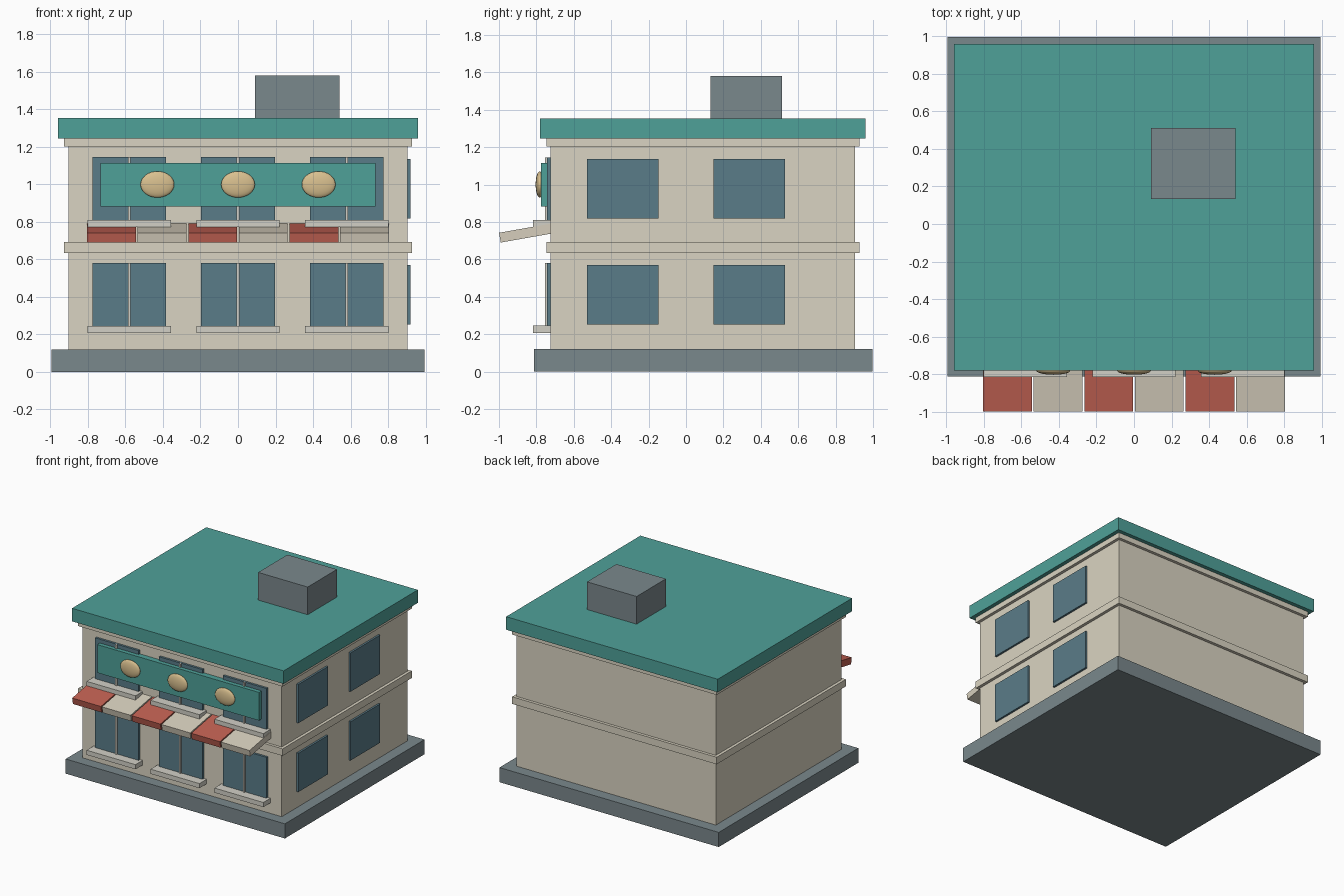
import bpy
from math import radians, sin, cos

if "Cube" in bpy.data.objects:
    bpy.data.objects.remove(bpy.data.objects["Cube"])


def material(name, hexcode):
    vals = [int(hexcode[i:i + 2], 16) / 255 for i in (0, 2, 4)]
    lin = [((v + 0.055) / 1.055) ** 2.4 for v in vals]
    m = bpy.data.materials.new(name)
    m.diffuse_color = (*lin, 1)
    m.use_nodes = True
    m.node_tree.nodes["Principled BSDF"].inputs["Base Color"].default_value = m.diffuse_color
    return m


stone = material("slate", "7A888C")
wall = material("plaster", "DAD4C2")
teal = material("teal", "4FA199")
glass = material("glass", "5A7C89")
sill_mat = material("sill", "D2D0C6")
red = material("red", "C06052")
cream = material("cream", "D6CEBC")
gold = material("gold", "D9C08F")


def box(name, x, y, z, mat, tilt=0):
    """Box from (min, max) ranges, optionally tilted about its own x axis."""
    spans = (x, y, z)
    bpy.ops.mesh.primitive_cube_add(size=1, location=[(a + b) / 2 for a, b in spans],
                                    rotation=(tilt, 0, 0))
    ob = bpy.context.object
    ob.name = name
    ob.scale = [b - a for a, b in spans]
    ob.data.materials.append(mat)
    return ob


# Plinth, walls and bands
box("plinth", (-0.995, 0.995), (-0.813, 0.997), (0, 0.12), stone)
box("lower_wall", (-0.904, 0.904), (-0.724, 0.904), (0.12, 0.634), wall)
box("floor_band", (-0.928, 0.928), (-0.747, 0.928), (0.634, 0.692), wall)
box("upper_wall", (-0.904, 0.904), (-0.724, 0.904), (0.692, 1.203), wall)
box("cornice", (-0.928, 0.928), (-0.747, 0.928), (1.203, 1.246), wall)

# Roof slab and rooftop unit
box("roof", (-0.96, 0.96), (-0.78, 0.96), (1.246, 1.353), teal)
box("rooftop_unit", (0.09, 0.54), (0.132, 0.512), (1.353, 1.58), stone)

# Windows: front with mullion and sill, plain panes on the right side
for floor, z0 in (("lower", 0.245), ("upper", 0.81)):
    for i, x in enumerate((-0.58, 0, 0.58)):
        tag = f"{floor}_{i + 1}"
        box(f"front_window_{tag}", (x - 0.197, x + 0.197), (-0.742, -0.71), (z0, z0 + 0.335), glass)
        box(f"mullion_{tag}", (x - 0.007, x + 0.007), (-0.753, -0.735), (z0, z0 + 0.335), sill_mat)
        box(f"sill_{tag}", (x - 0.222, x + 0.222), (-0.817, -0.72), (z0 - 0.038, z0), sill_mat)
    for i, y in enumerate((-0.338, 0.338)):
        box(f"side_window_{floor}_{i + 1}", (0.89, 0.92), (y - 0.192, y + 0.192),
            (z0 + 0.008, z0 + 0.326), glass)

# Sign board with oval medallions
box("sign_board", (-0.734, 0.734), (-0.776, -0.728), (0.883, 1.114), teal)
for i, x in enumerate((-0.43, 0, 0.43)):
    bpy.ops.mesh.primitive_uv_sphere_add(segments=32, ring_count=16, radius=1,
                                         location=(x, -0.782, 1.0))
    ob = bpy.context.object
    ob.name = f"medallion_{i + 1}"
    ob.scale = (0.09, 0.022, 0.07)
    ob.data.materials.append(gold)
    bpy.ops.object.shade_smooth()

# Striped awning, sloping down away from the wall
slope, length, thick = radians(10), 0.3, 0.053
cy = -0.995 + length / 2 * cos(slope)
cz = 0.716 + length / 2 * sin(slope)
for i in range(6):
    x = -0.675 + 0.27 * i
    box(f"awning_strip_{i + 1}", (x - 0.13, x + 0.13), (cy - length / 2, cy + length / 2),
        (cz - thick / 2, cz + thick / 2), cream if i % 2 else red, slope)
